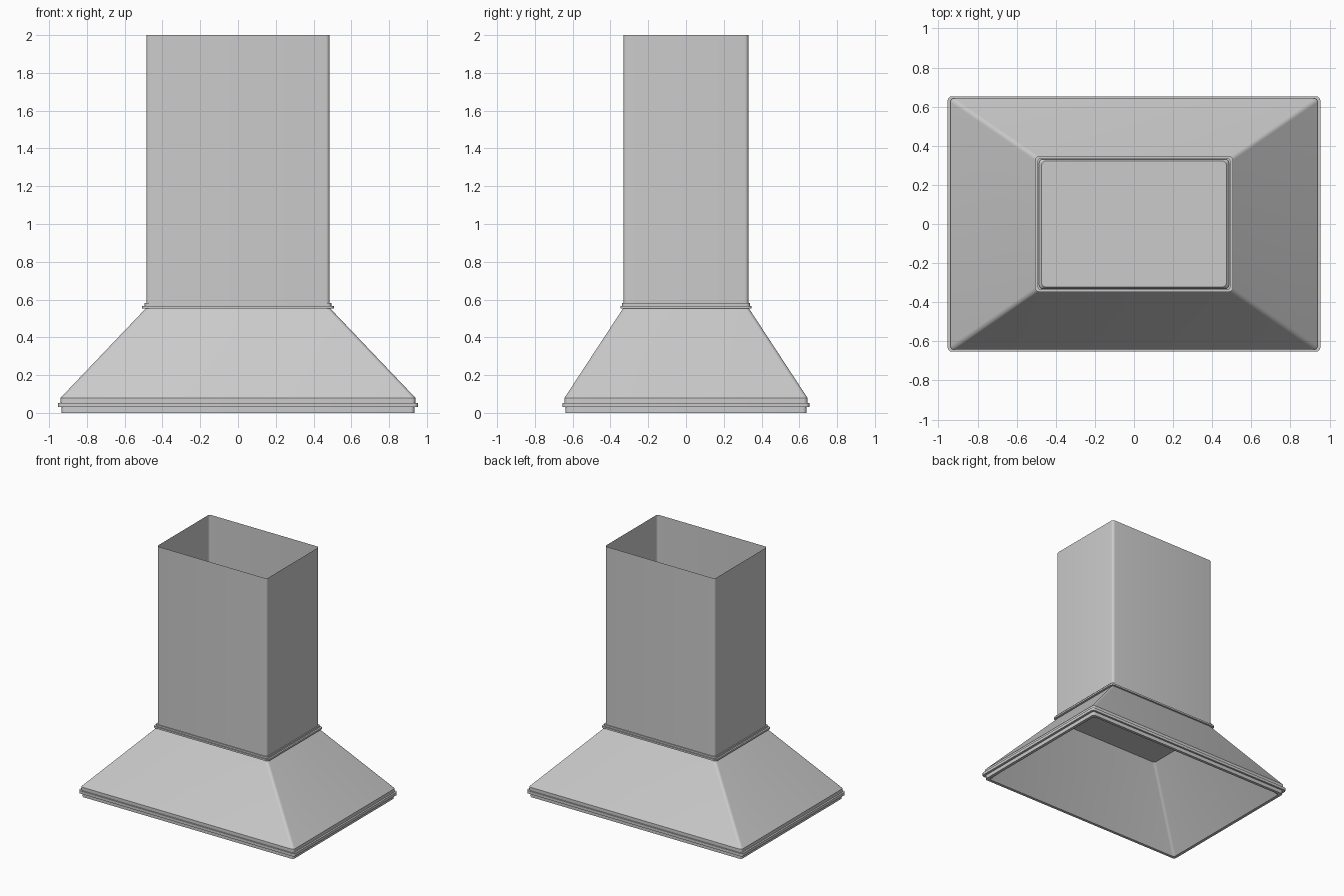
import bpy
from math import sin, cos, pi

if "Cube" in bpy.data.objects:
    bpy.data.objects.remove(bpy.data.objects["Cube"])

SEG = 6  # segments per rounded corner


def ring(hx, hy, r, z):
    """Rounded rectangle outline at height z."""
    pts = []
    for q, (sx, sy) in enumerate([(1, 1), (-1, 1), (-1, -1), (1, -1)]):
        for i in range(SEG + 1):
            a = (q + i / SEG) * pi / 2
            pts.append((sx * (hx - r) + r * cos(a), sy * (hy - r) + r * sin(a), z))
    return pts


def loft(name, rings, cap_ends=False):
    """Skin a stack of outlines, optionally capping the first and last."""
    n = 4 * (SEG + 1)
    verts = [p for args in rings for p in ring(*args)]
    faces = []
    for k in range(len(rings) - 1):
        a, b = k * n, (k + 1) * n
        for i in range(n):
            j = (i + 1) % n
            faces.append((a + i, a + j, b + j, b + i))
    if cap_ends:
        faces.append(tuple(reversed(range(n))))
        faces.append(tuple(range(len(verts) - n, len(verts))))
    mesh = bpy.data.meshes.new(name)
    mesh.from_pydata(verts, [], faces)
    mesh.update()
    obj = bpy.data.objects.new(name, mesh)
    bpy.context.collection.objects.link(obj)
    bpy.ops.object.select_all(action='DESELECT')
    obj.select_set(True)
    bpy.context.view_layer.objects.active = obj
    bpy.ops.object.shade_smooth_by_angle(angle=pi / 6)
    return obj


# Thick canopy: inner ceiling, inner slope, bottom lip, trimmed lower wall,
# outer slope and the flat top that closes the bottom of the duct
loft("canopy", [(0.468, 0.318, 0.02, 0.525), (0.910, 0.615, 0.02, 0.0),
                (0.934, 0.638, 0.02, 0.0), (0.934, 0.638, 0.02, 0.03),
                (0.953, 0.653, 0.022, 0.03), (0.953, 0.653, 0.022, 0.053),
                (0.939, 0.643, 0.02, 0.053), (0.939, 0.643, 0.02, 0.08),
                (0.472, 0.322, 0.02, 0.57)], cap_ends=True)

# Stepped collar where the canopy meets the duct
loft("collar", [(0.485, 0.331, 0.02, 0.553), (0.507, 0.347, 0.022, 0.553),
                (0.507, 0.347, 0.022, 0.567), (0.494, 0.338, 0.021, 0.567),
                (0.494, 0.338, 0.021, 0.581), (0.485, 0.331, 0.02, 0.581)])

# Tall open-topped duct
loft("duct", [(0.485, 0.331, 0.02, 0.553), (0.485, 0.331, 0.02, 2.0)])
